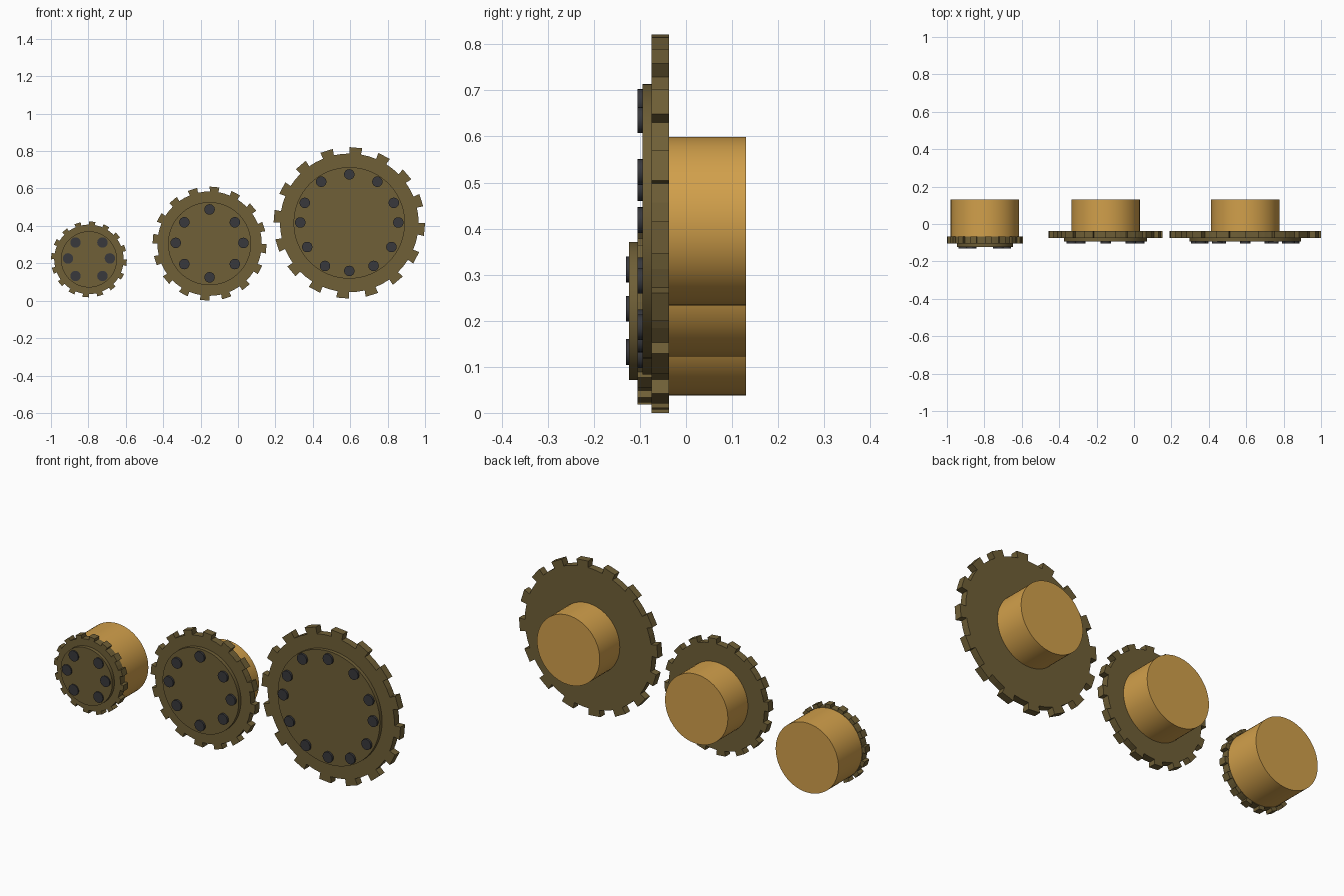
import bpy, bmesh, math

if "Cube" in bpy.data.objects:
    bpy.data.objects.remove(bpy.data.objects["Cube"])

def material(name, rgb):
    m = bpy.data.materials.new(name)
    m.diffuse_color = (*rgb, 1)
    m.use_nodes = True
    m.node_tree.nodes["Principled BSDF"].inputs["Base Color"].default_value = m.diffuse_color
    return m

BRONZE = material("dark_bronze", (0.16, 0.115, 0.038))
GOLD = material("gold", (0.64, 0.35, 0.07))
STEEL = material("dark_steel", (0.04, 0.04, 0.045))

def prism(bm, points, y0, y1):
    """Extrude an outline in the xz plane from y0 to y1."""
    face = bm.faces.new([bm.verts.new((x, y0, z)) for x, z in points])
    new = bmesh.ops.extrude_face_region(bm, geom=[face])["geom"]
    verts = [v for v in new if isinstance(v, bmesh.types.BMVert)]
    bmesh.ops.translate(bm, verts=verts, vec=(0, y1 - y0, 0))

def make(name, outlines, y0, y1, mat, smooth=False):
    bm = bmesh.new()
    for points in outlines:
        prism(bm, points, y0, y1)
    bmesh.ops.recalc_face_normals(bm, faces=bm.faces)
    me = bpy.data.meshes.new(name)
    bm.to_mesh(me)
    bm.free()
    me.materials.append(mat)
    ob = bpy.data.objects.new(name, me)
    bpy.context.collection.objects.link(ob)
    if smooth:
        bpy.context.view_layer.objects.active = ob
        ob.select_set(True)
        bpy.ops.object.shade_smooth_by_angle(angle=math.radians(35))
        ob.select_set(False)
    return ob

def circle(cx, cz, r, n):
    return [(cx + r * math.cos(2 * math.pi * i / n),
             cz + r * math.sin(2 * math.pi * i / n)) for i in range(n)]

def toothed(cx, cz, r, teeth=16, phase=85):
    pts, pitch, root = [], 360 / teeth, r * 0.915
    for i in range(teeth):
        for da, rad in ((-4.7, root), (-4.9, r), (4.9, r), (4.7, root), (pitch / 2, root)):
            a = math.radians(phase + i * pitch + da)
            pts.append((cx + rad * math.cos(a), cz + rad * math.sin(a)))
    return pts

def gear(name, cx, cz, r, plate_r, ys, bolts):
    back, front, plate_y, bolt_y = ys
    # drum behind, toothed ring, raised face plate, bolt heads
    make(name + "_drum", [circle(cx, cz, 0.183, 64)], back, 0.13, GOLD, True)
    make(name + "_toothed_disc", [toothed(cx, cz, r)], front, back, BRONZE)
    make(name + "_face_plate", [circle(cx, cz, plate_r, 64)], plate_y, front, BRONZE, True)
    make(name + "_bolts", [circle(cx + x, cz + z, 0.028, 20) for x, z in bolts],
         bolt_y, plate_y, STEEL, True)

def mirrored(half):
    return [(s * x, z) for x, z in half for s in ((1, -1) if x else (1,))]

gear("small_gear", -0.797, 0.221, 0.203, 0.15, (-0.066, -0.105, -0.124, -0.13),
     mirrored([(0.072, 0.09), (0.112, 0.005), (0.072, -0.089)]))
gear("medium_gear", -0.152, 0.305, 0.305, 0.222, (-0.037, -0.075, -0.094, -0.105),
     mirrored([(0, 0.183), (0.135, 0.114), (0.181, 0.004), (0.135, -0.109), (0, -0.18)]))
gear("large_gear", 0.595, 0.416, 0.405, 0.298, (-0.037, -0.075, -0.094, -0.105),
     mirrored([(0, 0.259), (0.15, 0.22), (0.238, 0.107), (0.262, 0.002),
               (0.225, -0.129), (0.13, -0.23), (0, -0.257)]))
